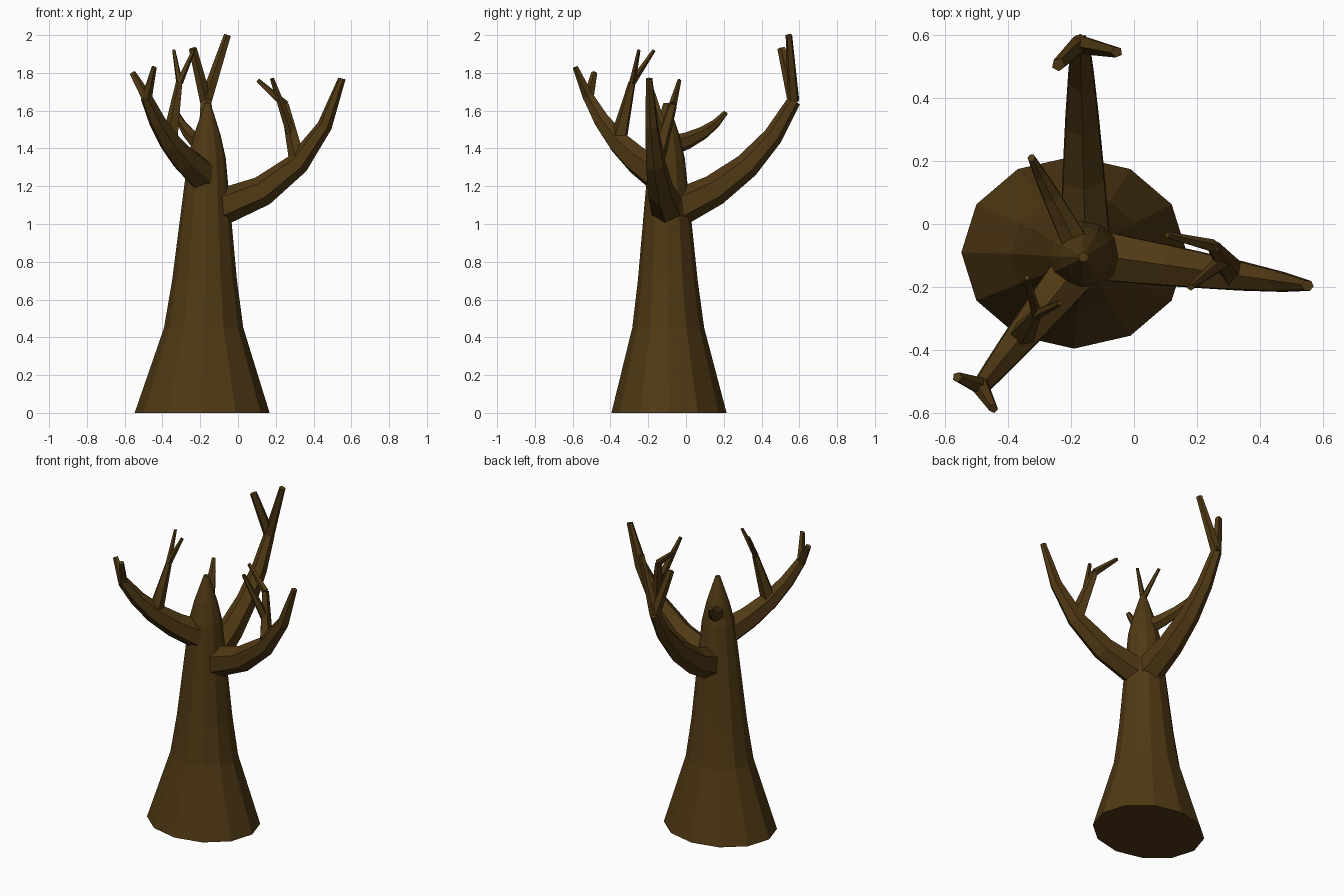
import bpy, bmesh, math
from mathutils import Vector

cube = bpy.data.objects.get("Cube")
if cube:
    bpy.data.objects.remove(cube, do_unlink=True)

bark = bpy.data.materials.new("dark brown bark")
bark.use_nodes = True
colour = (0.08, 0.041, 0.007, 1)
bark.diffuse_color = colour
bark.node_tree.nodes["Principled BSDF"].inputs["Base Color"].default_value = colour


def skin(name, rings):
    """Join rings of points into a closed, flat-shaded tube."""
    bm = bmesh.new()
    loops = [[bm.verts.new(point) for point in ring] for ring in rings]
    for low, high in zip(loops, loops[1:]):
        for i in range(len(low)):
            bm.faces.new((low[i - 1], low[i], high[i], high[i - 1]))
    bm.faces.new(loops[0])
    bm.faces.new(loops[-1])
    bmesh.ops.recalc_face_normals(bm, faces=bm.faces)
    mesh = bpy.data.meshes.new(name)
    bm.to_mesh(mesh)
    bm.free()
    mesh.materials.append(bark)
    bpy.context.collection.objects.link(bpy.data.objects.new(name, mesh))


def limb(name, start, end, thick, thin, outward=0.5, steps=4, sides=6):
    """Tapering limb that first reaches outward and then turns upward.

    An outward share of one half gives a straight limb. Returns its centre line.
    """
    start, end = Vector(start), Vector(end)
    span = end - start
    upward = 1 - outward
    bend = start + Vector((span.x * outward, span.y * outward, span.z * upward))
    across = Vector((-span.y, span.x, 0)).normalized()
    centres, rings = [], []
    for step in range(steps + 1):
        t = step / steps
        centre = start.lerp(bend, t).lerp(bend.lerp(end, t), t)
        along = (bend - start).lerp(end - bend, t).normalized()
        over = along.cross(across)
        radius = thick + (thin - thick) * t
        ring = []
        for k in range(sides):
            angle = math.tau * (k + 0.5) / sides
            offset = across * math.cos(angle) * 0.9 + over * math.sin(angle)
            ring.append(centre + offset * radius)
        centres.append(centre)
        rings.append(ring)
    skin(name, rings)
    return centres


def twig(name, start, end, thick, thin):
    """Short straight limb with fewer sides."""
    return limb(name, start, end, thick, thin, steps=2, sides=5)


# Trunk: flared foot, slender middle and pointed top, as height and radius
trunk_foot, trunk_tip = Vector((-0.19, -0.09, 0)), Vector((-0.16, -0.105, 1.64))
profile = [(0, 0.33), (0.45, 0.2), (0.7, 0.165), (1.1, 0.124),
           (1.35, 0.098), (1.47, 0.07), (trunk_tip.z, 0.015)]
trunk_rings = []
for height, radius in profile:
    centre = trunk_foot.lerp(trunk_tip, height / trunk_tip.z)
    oval = 1 + radius / 4
    trunk_rings.append([
        centre + radius * Vector((math.cos(a) * oval, math.sin(a) / oval, 0))
        for a in (math.tau * k / 12 for k in range(12))])
skin("trunk", trunk_rings)

# Left branch and its forked twig
left = limb("left_branch", (-0.11, -0.1, 1.08), (0.55, -0.195, 1.77),
            0.1, 0.02, outward=0.8)
stem = twig("left_twig_stem", left[2], (0.25, -0.07, 1.63), 0.05, 0.024)
twig("left_twig_back", stem[-1], (0.105, -0.035, 1.76), 0.024, 0.012)
twig("left_twig_front", stem[1], (0.18, -0.2, 1.77), 0.03, 0.012)

# Front right branch, its forked tip and its forked twig
front = limb("front_branch", (-0.19, -0.15, 1.26), (-0.485, -0.515, 1.67),
             0.092, 0.034, outward=0.65)
twig("front_fork_outer", front[-1], (-0.56, -0.485, 1.8), 0.032, 0.018)
twig("front_fork_inner", front[-1], (-0.445, -0.585, 1.83), 0.032, 0.016)
stem = twig("front_twig_stem", front[2], (-0.31, -0.285, 1.75), 0.05, 0.02)
twig("front_twig_outer", stem[-1], (-0.34, -0.17, 1.92), 0.02, 0.01)
twig("front_twig_inner", stem[-1], (-0.235, -0.25, 1.92), 0.02, 0.01)

# Back branch and its forked tip
back = limb("back_branch", (-0.155, -0.05, 1.08), (-0.17, 0.57, 1.65),
            0.1, 0.036, outward=0.7)
twig("back_fork_left", back[-1], (-0.055, 0.545, 2), 0.035, 0.02)
twig("back_fork_right", back[-1], (-0.24, 0.505, 1.93), 0.035, 0.023)

# Small upper branch at the back right
limb("upper_branch", (-0.17, -0.09, 1.41), (-0.325, 0.21, 1.59),
     0.055, 0.014, outward=0.7)
